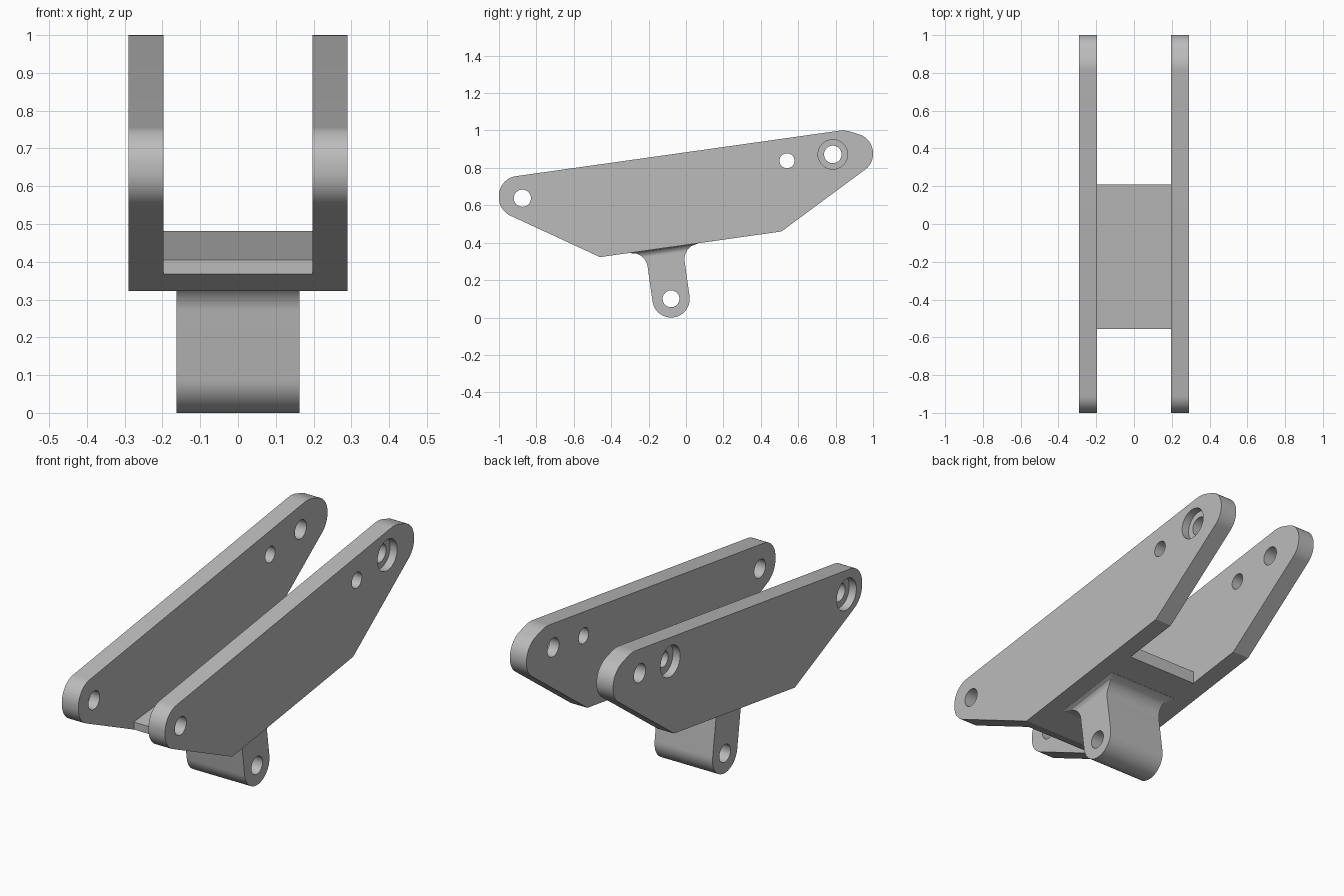
import bpy, bmesh, math
from mathutils import Vector, Matrix

if "Cube" in bpy.data.objects:
    bpy.data.objects.remove(bpy.data.objects["Cube"], do_unlink=True)

GREY = (0.5, 0.5, 0.5, 1)
metal = bpy.data.materials.new("plain_grey")
metal.use_nodes = True
metal.diffuse_color = GREY
metal.node_tree.nodes["Principled BSDF"].inputs["Base Color"].default_value = GREY


def finish(bm, name):
    bmesh.ops.recalc_face_normals(bm, faces=bm.faces)
    mesh = bpy.data.meshes.new(name)
    bm.to_mesh(mesh)
    bm.free()
    mesh.materials.append(metal)
    ob = bpy.data.objects.new(name, mesh)
    bpy.context.collection.objects.link(ob)
    return ob


def loft(name, rings):
    """Skin a list of closed rings and cap both ends."""
    bm = bmesh.new()
    loops = [[bm.verts.new(p) for p in ring] for ring in rings]
    n = len(loops[0])
    for a, b in zip(loops, loops[1:]):
        for i in range(n):
            j = (i + 1) % n
            bm.faces.new((a[i], a[j], b[j], b[i]))
    bm.faces.new(loops[0])
    bm.faces.new(loops[-1])
    return finish(bm, name)


def prism(name, outline, x0, x1):
    return loft(name, [[(x, y, z) for y, z in outline] for x in (x0, x1)])


def rounded(corners, steps=12):
    """Replace each (y, z, radius) corner by an arc."""
    pts = []
    for i, (y, z, r) in enumerate(corners):
        p = Vector((y, z))
        if r == 0:
            pts.append(p)
            continue
        d0 = (Vector(corners[i - 1][:2]) - p).normalized()
        d1 = (Vector(corners[(i + 1) % len(corners)][:2]) - p).normalized()
        half = d0.angle(d1) / 2
        c = p + (d0 + d1).normalized() * r / math.sin(half)
        v0 = p + d0 * r / math.tan(half) - c
        v1 = p + d1 * r / math.tan(half) - c
        w = math.pi - 2 * half
        for k in range(steps + 1):
            t = k / steps
            pts.append(c + (v0 * math.sin((1 - t) * w) + v1 * math.sin(t * w)) / math.sin(w))
    return pts


def drill(ob, y, z, r, x0, x1):
    """Cut a round hole along x."""
    bm = bmesh.new()
    place = Matrix.Translation(((x0 + x1) / 2, y, z)) @ Matrix.Rotation(math.pi / 2, 4, 'Y')
    bmesh.ops.create_cone(bm, cap_ends=True, segments=40, radius1=r, radius2=r,
                          depth=abs(x1 - x0), matrix=place)
    cutter = finish(bm, "hole_cutter")
    cutter.hide_render = True
    mod = ob.modifiers.new("hole", 'BOOLEAN')
    mod.operation, mod.solver, mod.object = 'DIFFERENCE', 'EXACT', cutter
    bpy.context.view_layer.objects.active = ob
    bpy.ops.object.modifier_apply(modifier=mod.name)
    bpy.data.objects.remove(cutter, do_unlink=True)


INNER, OUTER = 0.197, 0.29

# Side plates
plate_outline = rounded([
    (-1, 0.743, 0.105), (-1, 0.573, 0.105), (-0.46, 0.323, 0), (0.51, 0.46, 0),
    (1, 0.822, 0.105), (1, 0.955, 0.105), (0.85, 1.003, 0.15)])
front_hole, middle_hole, back_hole = (-0.875, 0.638), (0.54, 0.838), (0.785, 0.872)
radius = {front_hole: 0.046, middle_hole: 0.04, back_hole: 0.047}

parts = []
for name, side, counterbored in (("left_plate", 1, [back_hole]),
                                 ("right_plate", -1, [front_hole, middle_hole])):
    plate = prism(name, plate_outline, side * INNER, side * OUTER)
    for hole, r in radius.items():
        drill(plate, *hole, r, side * 0.1, side * 0.4)
    for hole in counterbored:
        drill(plate, *hole, 0.079, side * 0.25, side * 0.4)
    parts.append(plate)

# Web joining the plates
parts.append(prism("cross_web", [(-0.555, 0.367), (-0.46, 0.323), (0.21, 0.4176),
                                 (0.21, 0.482), (-0.555, 0.405)], -INNER, INNER))

# Lug: round end, straight neck, then a flare into the web
R, HALF, FLARE, SIDE_FLARE, HEIGHT = 0.1, 0.163, 0.085, 0.03, 0.273
centre = Vector((0, -0.08, 0.1))
tilt = math.atan2(0.137, 0.97)
along = Vector((0, math.cos(tilt), math.sin(tilt)))
up = Vector((0, -math.sin(tilt), math.cos(tilt)))


def flare(w, r):
    rise = max(0, w - (HEIGHT - r))
    return r - math.sqrt(max(0, r * r - rise * rise))


sections = []
for k in range(21):
    a = math.radians(1 + 89 * k / 20)
    sections.append((-R * math.cos(a), R * math.sin(a), HALF))
for k in range(17):
    w = HEIGHT - FLARE * math.cos(math.pi / 2 * k / 16)
    sections.append((w, R + flare(w, FLARE), HALF + flare(w, SIDE_FLARE)))
sections.append((HEIGHT + 0.01,) + sections[-1][1:])

lug = loft("lower_lug", [
    [centre + up * w + along * (sy * a) + Vector((sx * b, 0, 0))
     for sx, sy in ((-1, -1), (1, -1), (1, 1), (-1, 1))] for w, a, b in sections])
drill(lug, centre.y, centre.z, 0.045, -0.4, 0.4)
parts.append(lug)

# Smooth shading with crisp edges
bpy.ops.object.select_all(action='DESELECT')
for ob in parts:
    ob.select_set(True)
bpy.context.view_layer.objects.active = parts[0]
bpy.ops.object.shade_smooth_by_angle(angle=math.radians(25))
